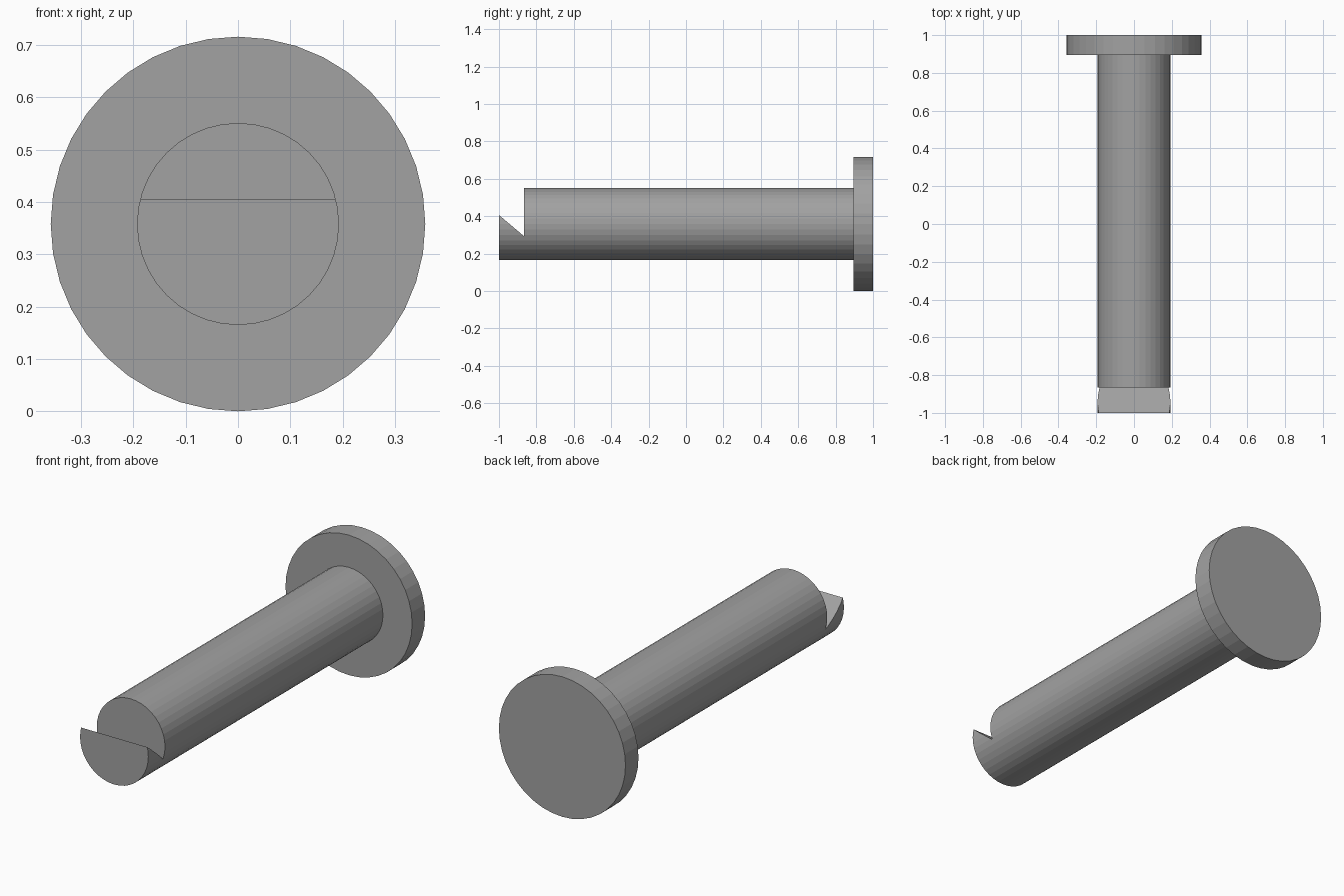
import bpy, bmesh
from math import pi
from mathutils import Matrix

if "Cube" in bpy.data.objects:
    bpy.data.objects.remove(bpy.data.objects["Cube"])

AXIS_Z = 0.358
SIDES = 40

grey = bpy.data.materials.new("dark_grey")
grey.diffuse_color = (0.36, 0.36, 0.36, 1)
grey.use_nodes = True
grey.node_tree.nodes["Principled BSDF"].inputs["Base Color"].default_value = grey.diffuse_color


def add_object(name, bm):
    bmesh.ops.recalc_face_normals(bm, faces=bm.faces)
    mesh = bpy.data.meshes.new(name)
    bm.to_mesh(mesh)
    bm.free()
    mesh.materials.append(grey)
    obj = bpy.data.objects.new(name, mesh)
    bpy.context.collection.objects.link(obj)
    return obj


def disc(name, radius, y0, y1):
    """Cylinder lying along y between y0 and y1."""
    bm = bmesh.new()
    place = Matrix.Translation((0, (y0 + y1) / 2, AXIS_Z)) @ Matrix.Rotation(pi / 2, 4, 'X')
    bmesh.ops.create_cone(bm, cap_ends=True, segments=SIDES, radius1=radius,
                          radius2=radius, depth=y1 - y0, matrix=place)
    return add_object(name, bm)


# Flat round head and long shaft
disc("pin_head", 0.358, 0.895, 1.0)
shaft = disc("pin_shaft", 0.193, -1.0, 0.895)

# Hook notch cutter: side profile (y, z) extruded across x
slope = (0.406 - 0.292) / 0.135
profile = [(-0.865, 0.292), (-0.865, 0.7), (-1.1, 0.7), (-1.1, 0.292 + slope * 0.235)]
bm = bmesh.new()
face = bm.faces.new([bm.verts.new((-0.4, y, z)) for y, z in profile])
ext = bmesh.ops.extrude_face_region(bm, geom=[face], use_keep_orig=True)
bmesh.ops.translate(bm, vec=(0.8, 0, 0),
                    verts=[v for v in ext["geom"] if isinstance(v, bmesh.types.BMVert)])
cutter = add_object("notch_cutter", bm)
cutter.hide_render = True
cutter.display_type = 'WIRE'

# Cut the notch into the shaft tip
cut = shaft.modifiers.new("notch", 'BOOLEAN')
cut.operation = 'DIFFERENCE'
cut.solver = 'EXACT'
cut.object = cutter
